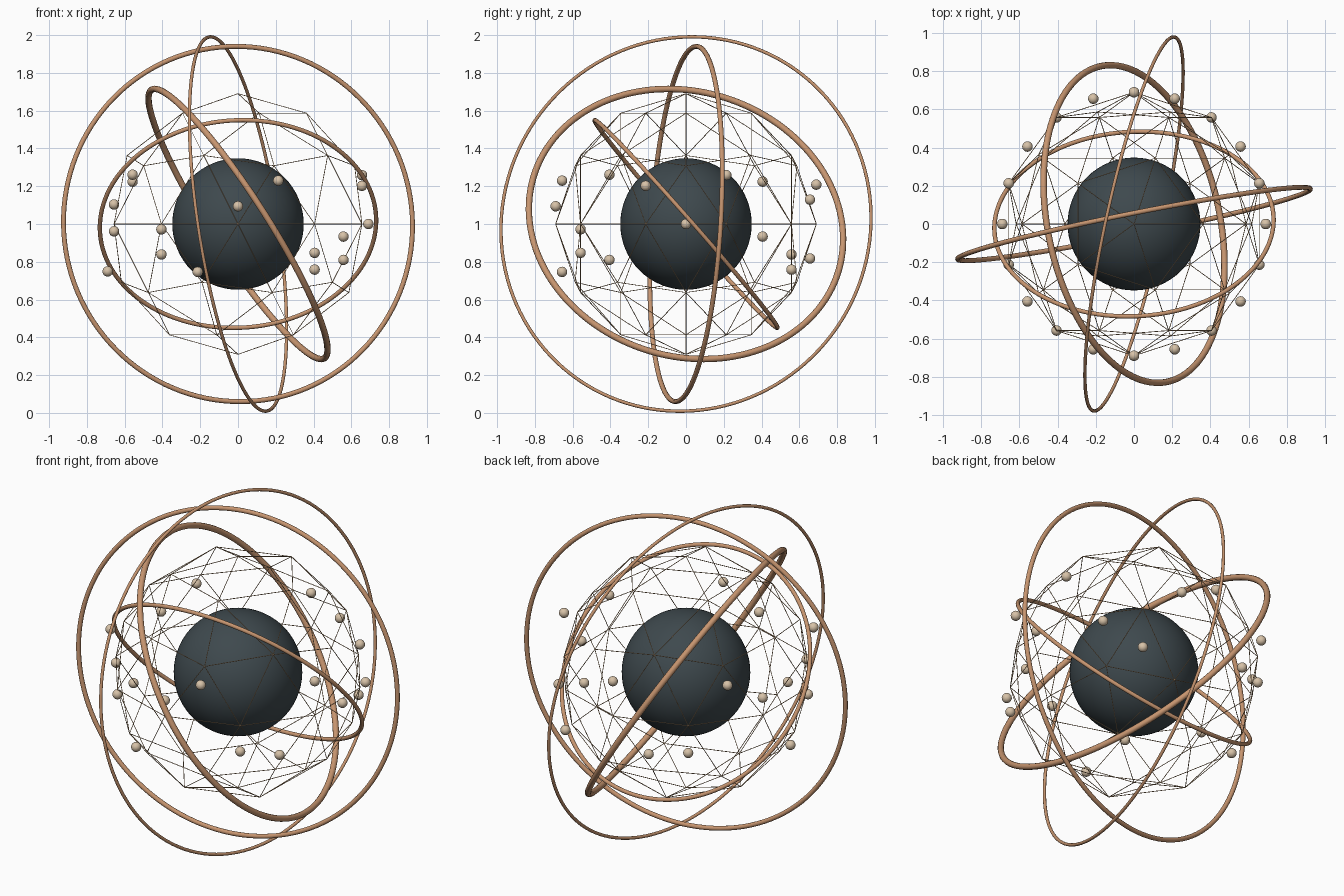
import bpy
import bmesh
import math
from mathutils import Vector

if "Cube" in bpy.data.objects:
    bpy.data.objects.remove(bpy.data.objects["Cube"])

CENTRE = Vector((0, 0, 1))


def material(name, rgb):
    m = bpy.data.materials.new(name)
    m.diffuse_color = (*rgb, 1)
    m.use_nodes = True
    m.node_tree.nodes["Principled BSDF"].inputs["Base Color"].default_value = m.diffuse_color
    return m


slate = material("dark slate", (0.048, 0.066, 0.075))
bronze = material("bronze", (0.57, 0.30, 0.16))
gold = material("pale gold", (0.64, 0.42, 0.23))
sand = material("pale sand", (0.68, 0.54, 0.39))


def finish(name, mat):
    ob = bpy.context.object
    ob.name = name
    ob.data.materials.append(mat)
    bpy.ops.object.shade_smooth()


# Solid core
bpy.ops.mesh.primitive_uv_sphere_add(segments=64, ring_count=32, radius=0.348, location=CENTRE)
finish("core_sphere", slate)

# Fine geodesic cage: one round wire along every edge of a subdivided icosahedron
curve = bpy.data.curves.new("wire_cage", 'CURVE')
curve.dimensions = '3D'
curve.bevel_depth = 0.002
curve.bevel_resolution = 1
curve.materials.append(gold)
bm = bmesh.new()
bmesh.ops.create_icosphere(bm, subdivisions=2, radius=0.69)
for edge in bm.edges:
    spline = curve.splines.new('POLY')
    spline.points.add(1)
    for point, vert in zip(spline.points, edge.verts):
        point.co = (*vert.co, 1)
bm.free()
cage = bpy.data.objects.new("wire_cage", curve)
cage.location = CENTRE
bpy.context.collection.objects.link(cage)

# Tilted orbit rings: name, radius, tube radius, axis direction
RINGS = [
    ("inner_ring", 0.732, 0.0115, (-0.04, 0.75, 0.66)),
    ("thick_ring", 0.845, 0.017, (0.828, 0.175, 0.533)),
    ("front_ring", 0.942, 0.013, (-0.195, 0.979, -0.06)),
    ("outer_ring", 1.002, 0.009, (0.967, -0.21, 0.148)),
]
for name, radius, tube, axis in RINGS:
    turn = Vector(axis).to_track_quat('Z', 'Y').to_euler()
    bpy.ops.mesh.primitive_torus_add(major_radius=radius, minor_radius=tube,
                                     major_segments=128, minor_segments=12,
                                     location=CENTRE, rotation=turn)
    finish(name, bronze)

# Beads spaced evenly around the cage, rising and falling in a wave
COUNT = 20
for k in range(COUNT):
    a = math.tau * k / COUNT
    spot = CENTRE + Vector((0.69 * math.cos(a), 0.69 * math.sin(a), 0.261 * math.sin(1.7 * k)))
    bpy.ops.mesh.primitive_uv_sphere_add(segments=20, ring_count=12, radius=0.0275, location=spot)
    finish(f"bead_{k + 1}", sand)
